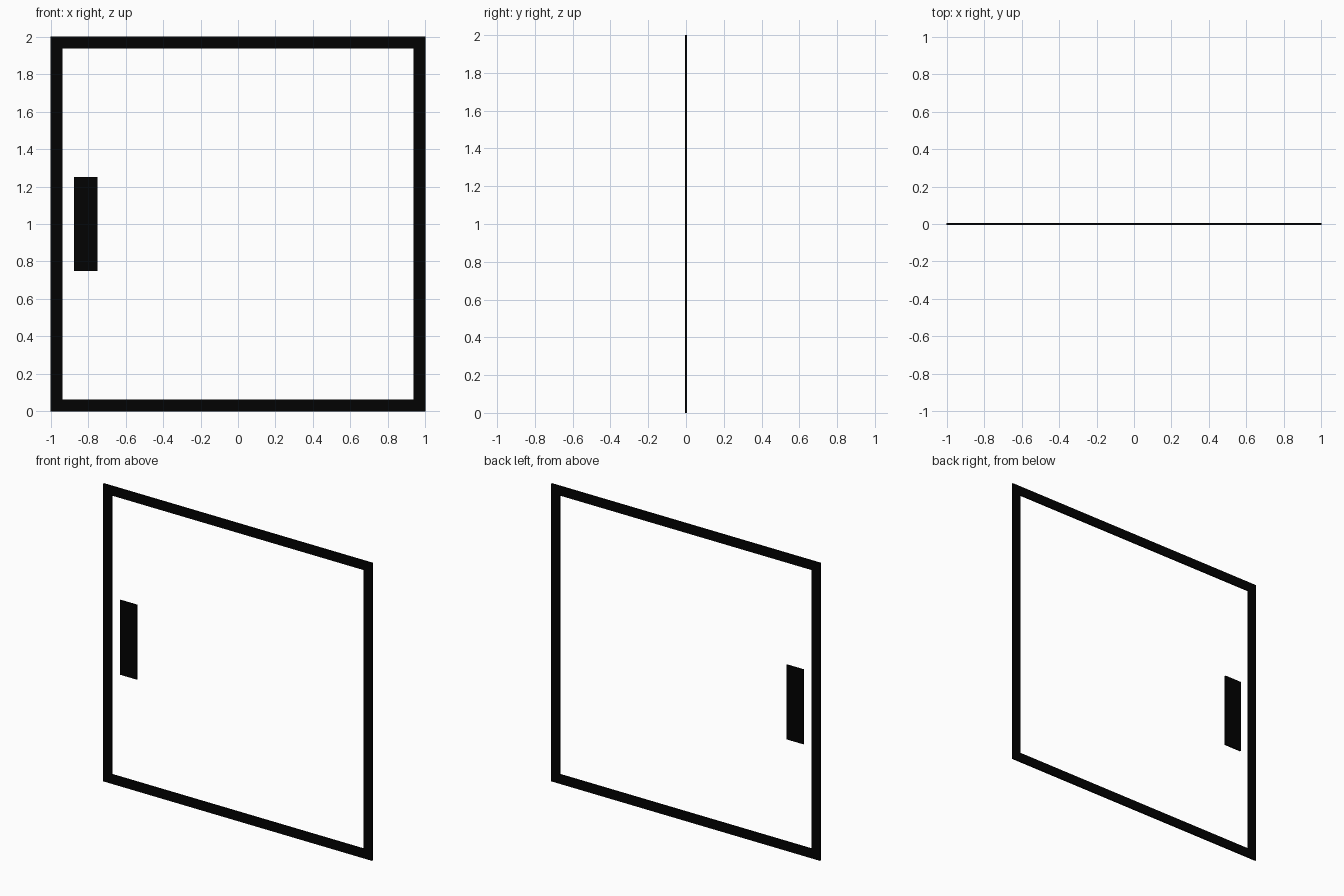
import bpy, bmesh

if "Cube" in bpy.data.objects:
    bpy.data.objects.remove(bpy.data.objects["Cube"])

THICK = 0.01  # panel depth along y
BORDER = 0.0625

black = bpy.data.materials.new("black")
black.diffuse_color = (0.0005, 0.0005, 0.0005, 1)
black.use_nodes = True
black.node_tree.nodes["Principled BSDF"].inputs["Base Color"].default_value = black.diffuse_color


def flat_panel(name, x0, x1, z0, z1, border=0):
    """Upright rectangle, optionally only a border, with thickness."""
    bm = bmesh.new()

    def loop(inset):
        corners = ((x0 + inset, z0 + inset), (x1 - inset, z0 + inset),
                   (x1 - inset, z1 - inset), (x0 + inset, z1 - inset))
        return [bm.verts.new((x, -THICK / 2, z)) for x, z in corners]

    outer = loop(0)
    if border:
        inner = loop(border)
        for i in range(4):
            j = (i + 1) % 4
            bm.faces.new((outer[i], outer[j], inner[j], inner[i]))
    else:
        bm.faces.new(outer)
    # extrude into a closed solid centred on y = 0
    ext = bmesh.ops.extrude_face_region(bm, geom=bm.faces[:], use_keep_orig=True)
    moved = [v for v in ext["geom"] if isinstance(v, bmesh.types.BMVert)]
    bmesh.ops.translate(bm, verts=moved, vec=(0, THICK, 0))
    bmesh.ops.recalc_face_normals(bm, faces=bm.faces[:])
    mesh = bpy.data.meshes.new(name)
    bm.to_mesh(mesh)
    bm.free()
    mesh.materials.append(black)
    obj = bpy.data.objects.new(name, mesh)
    bpy.context.collection.objects.link(obj)
    return obj


# Square outer frame, open in the middle
flat_panel("door_frame", -1, 1, 0, 2, BORDER)

# Upright handle plate near the left edge
flat_panel("door_handle", -0.875, -0.75, 0.75, 1.25)
